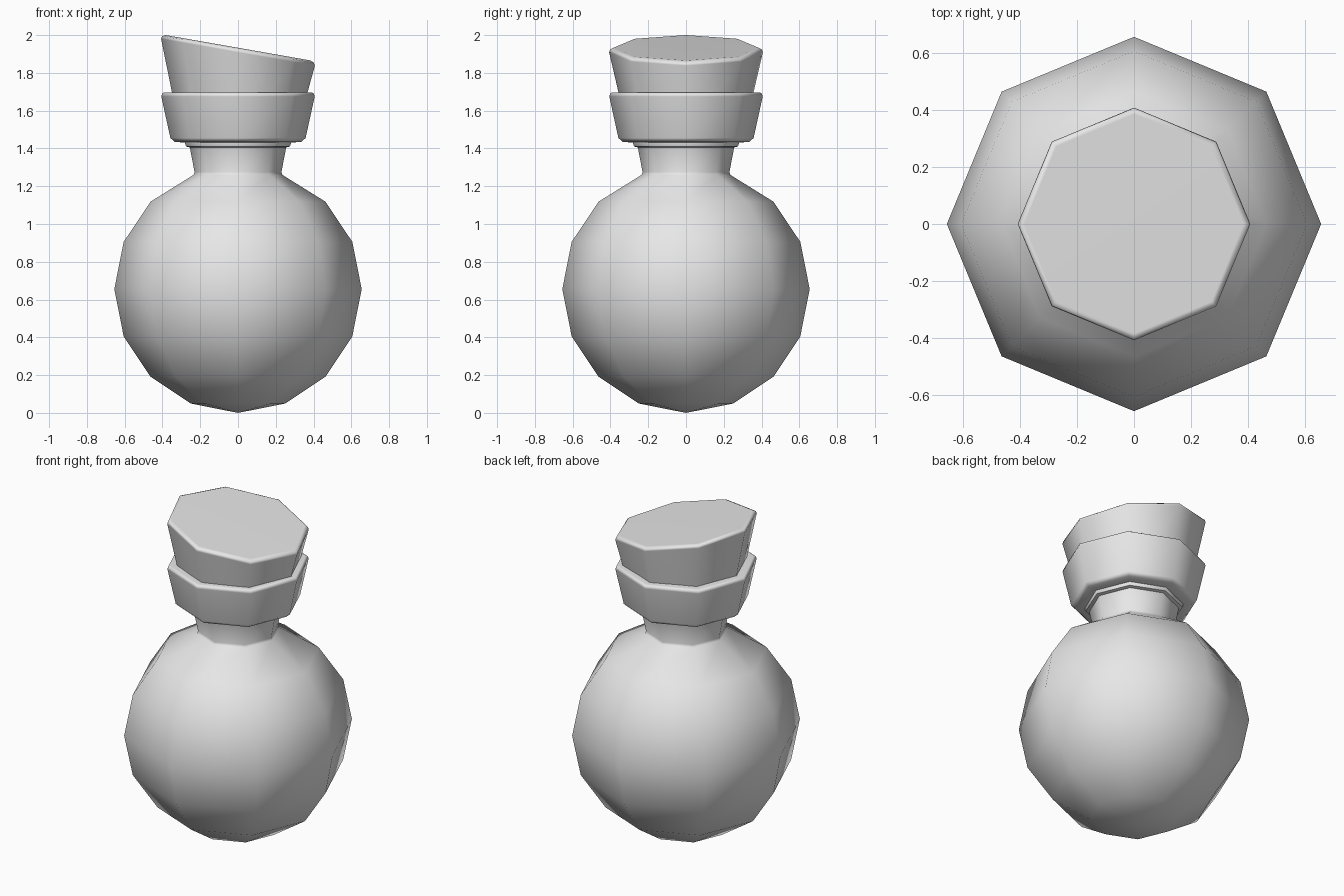
import bpy
import bmesh
from math import radians, sin, cos, pi

if "Cube" in bpy.data.objects:
    bpy.data.objects.remove(bpy.data.objects["Cube"], do_unlink=True)

SIDES = 8

grey = bpy.data.materials.new("plain grey")
grey.use_nodes = True
grey.diffuse_color = (0.8, 0.8, 0.8, 1)
grey.node_tree.nodes["Principled BSDF"].inputs["Base Color"].default_value = (0.8, 0.8, 0.8, 1)


def lathe(name, profile, slant=None, weighted=False):
    """Turn (radius, z) points, bottom to top, into a capped octagonal solid."""
    bm = bmesh.new()
    rings = []
    for r, z in profile:
        if r == 0:
            rings.append([bm.verts.new((0, 0, z))])
            continue
        ring = []
        for i in range(SIDES):
            a = 2 * pi * i / SIDES
            x, y = r * cos(a), r * sin(a)
            ring.append(bm.verts.new((x, y, slant(x, z) if slant else z)))
        rings.append(ring)
    for low, high in zip(rings, rings[1:]):
        for i in range(SIDES):
            j = (i + 1) % SIDES
            if len(low) == 1:
                bm.faces.new((low[0], high[j], high[i]))
            else:
                bm.faces.new((low[i], low[j], high[j], high[i]))
    for ring in (rings[0], rings[-1]):
        if len(ring) > 1:
            bm.faces.new(ring)
    bmesh.ops.recalc_face_normals(bm, faces=bm.faces)
    mesh = bpy.data.meshes.new(name)
    bm.to_mesh(mesh)
    bm.free()
    mesh.materials.append(grey)
    obj = bpy.data.objects.new(name, mesh)
    bpy.context.collection.objects.link(obj)
    bpy.ops.object.select_all(action='DESELECT')
    obj.select_set(True)
    bpy.context.view_layer.objects.active = obj
    bpy.ops.object.shade_smooth_by_angle(angle=radians(55))
    if weighted:
        mod = obj.modifiers.new("even shading", 'WEIGHTED_NORMAL')
        mod.keep_sharp = True
    return obj


# Round flask body, running up into the neck
R = 0.655
body = [(0, 0)]
body += [(R * sin(pi * k / 8), R - R * cos(pi * k / 8)) for k in range(1, 7)]
body += [(0.235, 1.26), (0.23, 1.275), (0.255, 1.405)]
lathe("flask_body", body)

# Small lip under the collar
lathe("neck_lip", [(0.255, 1.405), (0.275, 1.41), (0.28, 1.425), (0.28, 1.45)])

# Flared collar with bevelled edges
lathe("collar", [(0.27, 1.43), (0.335, 1.435), (0.358, 1.455), (0.406, 1.675),
                 (0.402, 1.69), (0.39, 1.697), (0.34, 1.695)], weighted=True)


# Stopper with a slanted top
def tilt(x, z):
    return z - 0.175 * x if z > 1.8 else z


lathe("stopper", [(0.30, 1.45), (0.407, 1.909), (0.402, 1.924), (0.384, 1.933)],
      slant=tilt, weighted=True)
